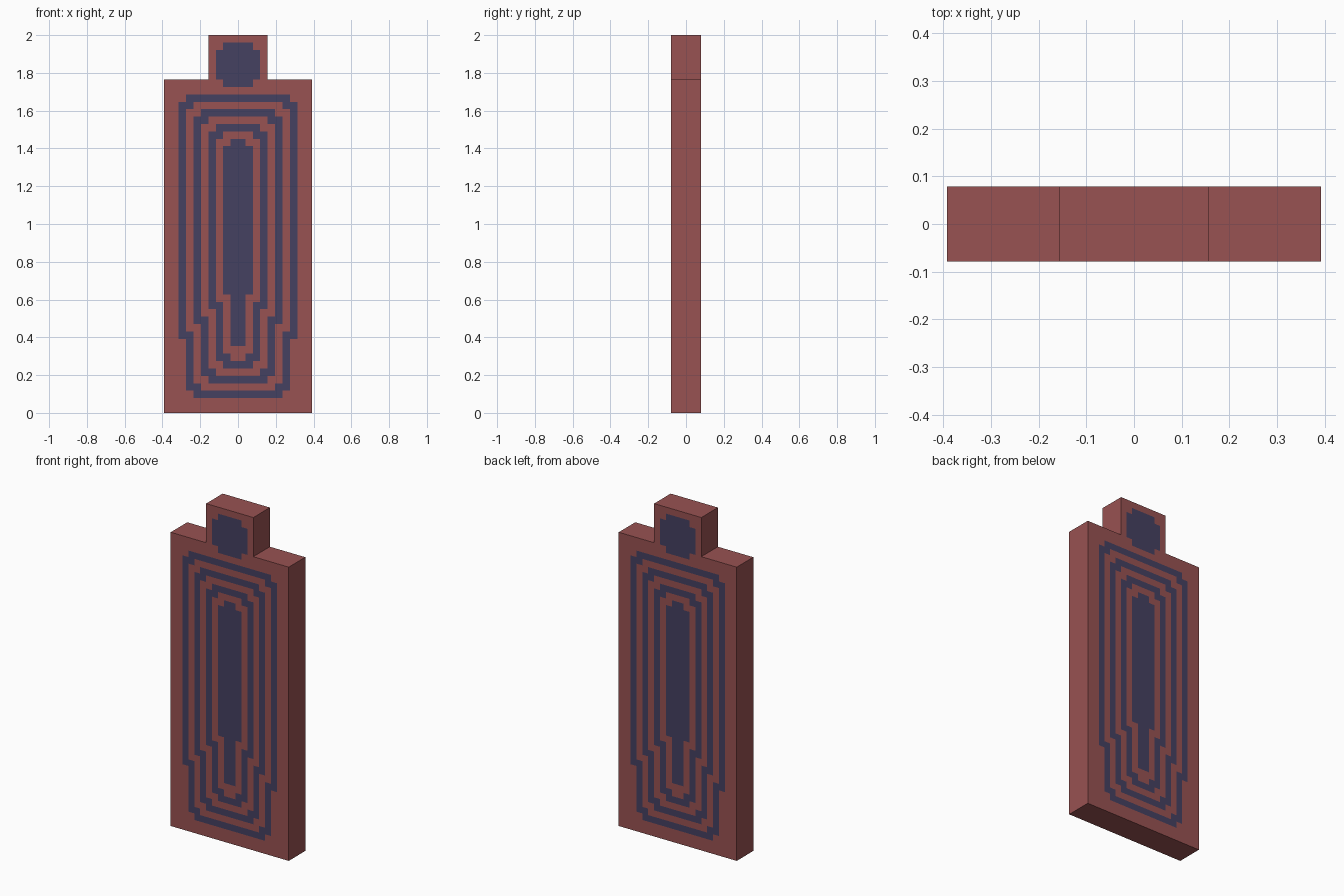
import bpy, bmesh

if "Cube" in bpy.data.objects:
    bpy.data.objects.remove(bpy.data.objects["Cube"])

U = 2 / 51          # cell size: the board is 51 cells tall
HALF_DEPTH = 2 * U


def material(name, rgb):
    m = bpy.data.materials.new(name)
    m.diffuse_color = (*rgb, 1)
    m.use_nodes = True
    m.node_tree.nodes["Principled BSDF"].inputs["Base Color"].default_value = m.diffuse_color
    return m


# Painted cells of the right half: (column, row)
dark = set()


def fill(c0, c1, r0, r1):
    dark.update((c, r) for c in range(c0, c1) for r in range(r0, r1))


def ring(w, top, waist, bottom):
    """One-cell-wide scoring ring, one cell narrower below the waist row."""
    fill(0, w - 1, top, top + 1)            # top bar
    fill(w - 2, w, top - 1, top)            # upper corner step
    fill(w - 1, w, waist, top)              # upper side
    fill(w - 2, w, waist, waist + 1)        # waist step
    fill(w - 2, w - 1, bottom + 1, waist)   # lower side
    fill(w - 3, w - 1, bottom + 1, bottom + 2)  # lower corner step
    fill(0, w - 2, bottom, bottom + 1)      # bottom bar


ring(8, 42, 10, 2)
ring(6, 40, 12, 4)
ring(4, 38, 14, 6)

# Centre zone
fill(0, 1, 9, 37)
fill(0, 2, 16, 36)
# Head zone
fill(0, 2, 44, 50)
fill(0, 3, 45, 49)

# Board outline in cells: wide body, narrow head
bm = bmesh.new()
verts = {}


def vert(c, r):
    if (c, r) not in verts:
        verts[c, r] = bm.verts.new((c * U, -HALF_DEPTH, r * U))
    return verts[c, r]


for r in range(51):
    half = 10 if r < 45 else 4
    for c in range(-half, half):
        f = bm.faces.new((vert(c, r), vert(c + 1, r), vert(c + 1, r + 1), vert(c, r + 1)))
        f.material_index = int((c if c >= 0 else -c - 1, r) in dark)

# Thickness, with the pattern carried to the back face
geom = bmesh.ops.extrude_face_region(bm, geom=bm.faces[:], use_keep_orig=True)["geom"]
bmesh.ops.translate(bm, vec=(0, 2 * HALF_DEPTH, 0),
                    verts=[g for g in geom if isinstance(g, bmesh.types.BMVert)])
bmesh.ops.recalc_face_normals(bm, faces=bm.faces[:])
for f in bm.faces:
    if abs(f.normal.y) < 0.5:
        f.material_index = 0    # plain edges

mesh = bpy.data.meshes.new("target_board")
bm.to_mesh(mesh)
bm.free()
mesh.materials.append(material("board_red", (0.314, 0.084, 0.084)))
mesh.materials.append(material("zone_blue", (0.06, 0.053, 0.119)))
bpy.context.collection.objects.link(bpy.data.objects.new("target_board", mesh))
